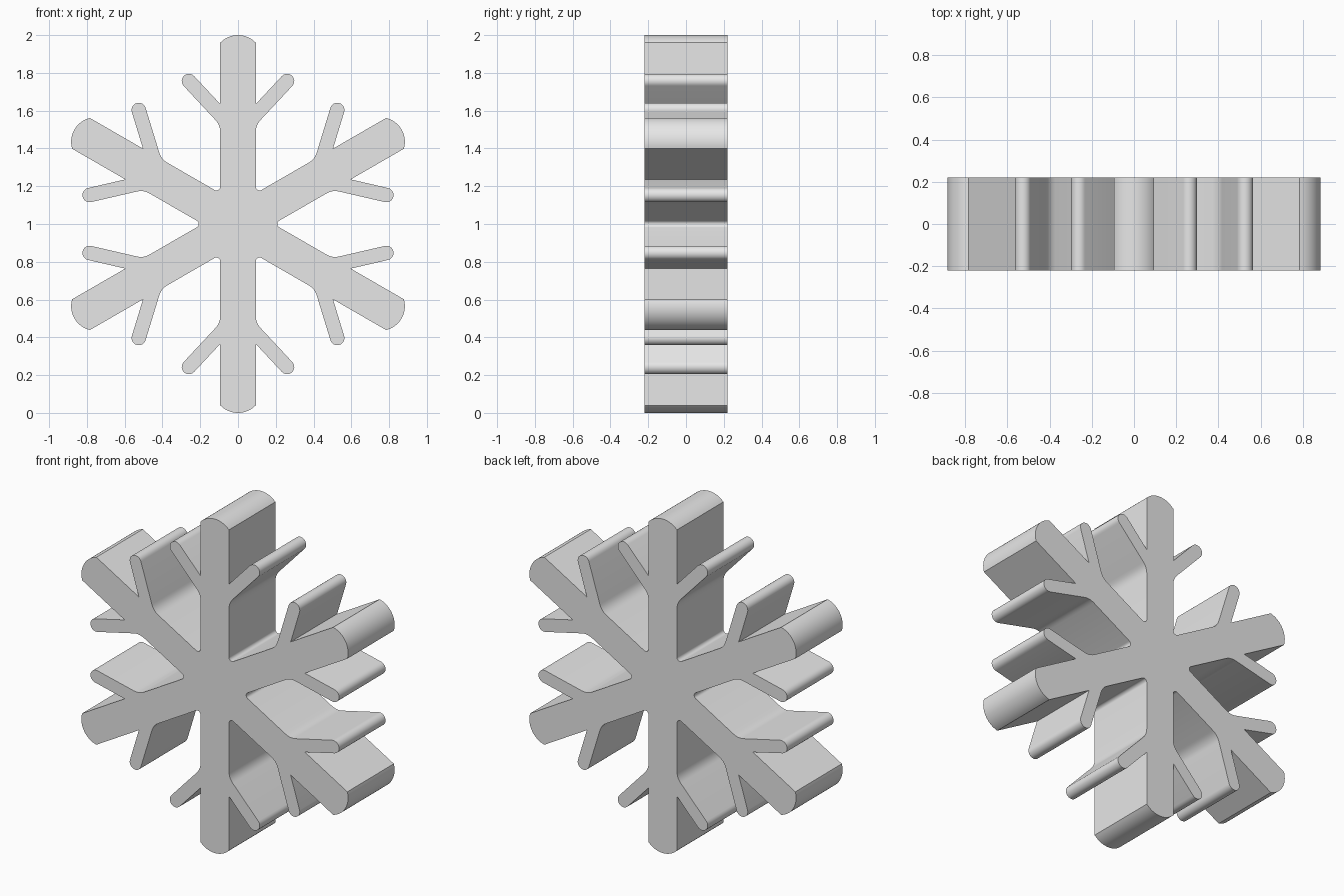
import bpy
import bmesh
from math import radians, cos, sin
from mathutils import Vector, Matrix

cube = bpy.data.objects.get("Cube")
if cube:
    bpy.data.objects.remove(cube, do_unlink=True)

ARM_HALF_WIDTH = 0.094
HALF_DEPTH = 0.22


def arc(x, y, radius, start, end, steps):
    """Points on a circular arc, angles in degrees."""
    angles = [radians(start + (end - start) * i / steps) for i in range(steps + 1)]
    return [Vector((x + radius * cos(a), y + radius * sin(a))) for a in angles]


def bend(a, corner, b, steps):
    """Rounded corner as a quadratic curve."""
    a, corner, b = Vector(a), Vector(corner), Vector(b)
    ts = [i / steps for i in range(steps + 1)]
    return [a * (1 - t) ** 2 + corner * 2 * t * (1 - t) + b * t * t for t in ts]


# Half of one arm, from the rounded valley up to the tip
w = ARM_HALF_WIDTH
half_arm = arc(0.114, 0.1975, 0.02, 240, 180, 5)
half_arm += bend((w, 0.485), (w, 0.523), (0.119, 0.55), 6)
half_arm += arc(0.26, 0.757, 0.038, -43, 137, 12)
half_arm += [Vector((w, 0.635))]
half_arm += arc(0, 0.87, 0.13, 43.7, 90, 8)

# Mirror into a whole arm, then repeat it six times around the centre
mirrored = [Vector((-p.x, p.y)) for p in reversed(half_arm[1:-1])]
arm = half_arm + mirrored
outline = []
for k in range(6):
    turn = Matrix.Rotation(radians(60 * k), 2)
    outline += [turn @ p for p in arm]

# Extrude the outline through the depth
bm = bmesh.new()
face = bm.faces.new([bm.verts.new((p.x, -HALF_DEPTH, p.y + 1)) for p in outline])
result = bmesh.ops.extrude_face_region(bm, geom=[face], use_keep_orig=True)
moved = [g for g in result["geom"] if isinstance(g, bmesh.types.BMVert)]
bmesh.ops.translate(bm, verts=moved, vec=(0, 2 * HALF_DEPTH, 0))
bmesh.ops.recalc_face_normals(bm, faces=bm.faces)
mesh = bpy.data.meshes.new("snowflake")
bm.to_mesh(mesh)
bm.free()

# Plain grey material
grey = bpy.data.materials.new("light grey")
grey.use_nodes = True
colour = (0.8, 0.8, 0.8, 1)
grey.diffuse_color = colour
grey.node_tree.nodes["Principled BSDF"].inputs["Base Color"].default_value = colour
mesh.materials.append(grey)

snowflake = bpy.data.objects.new("snowflake", mesh)
bpy.context.collection.objects.link(snowflake)
bpy.ops.object.select_all(action="DESELECT")
snowflake.select_set(True)
bpy.context.view_layer.objects.active = snowflake
bpy.ops.object.shade_smooth_by_angle(angle=radians(30))
